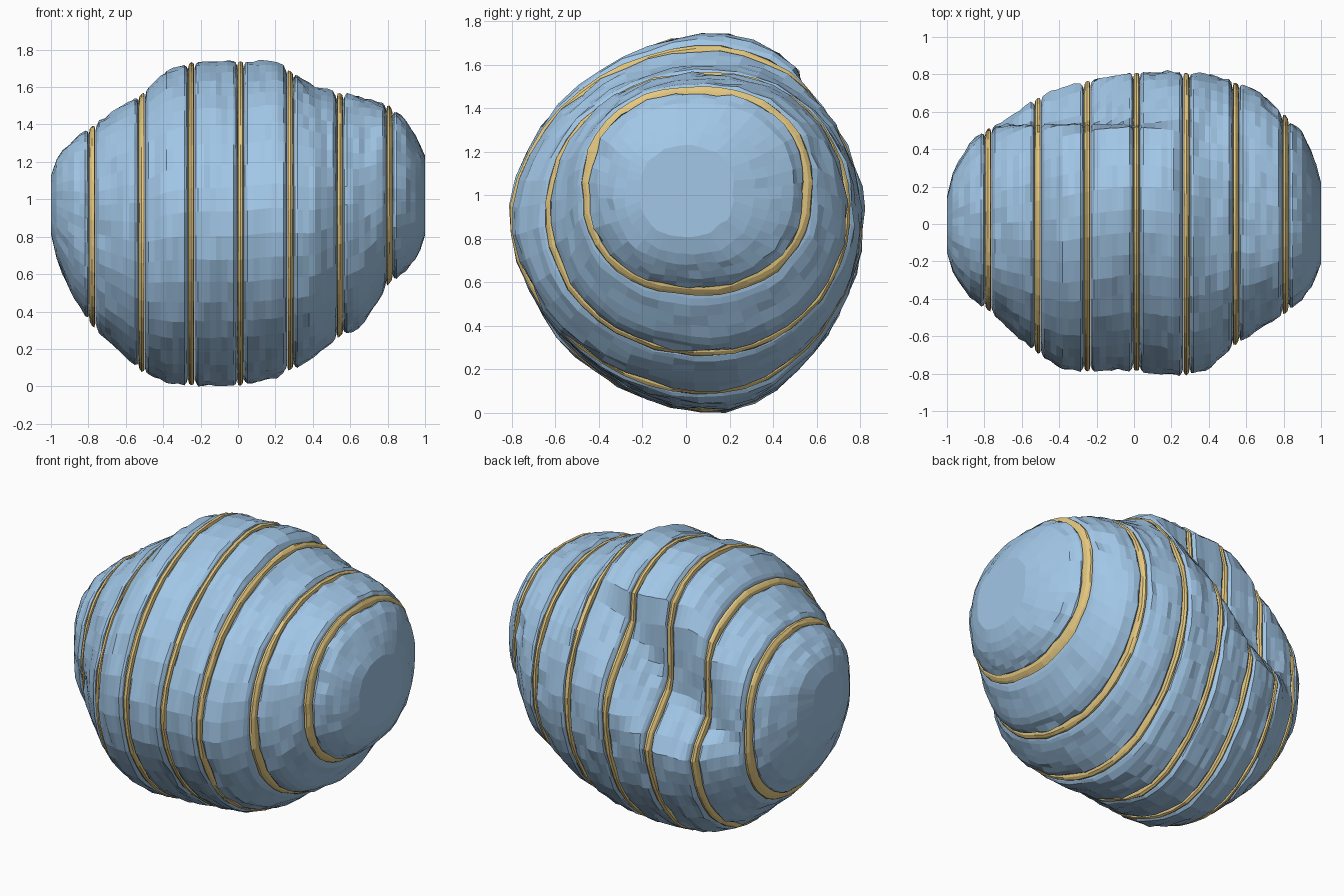
import bpy, bmesh, random
from math import cos, sin, pi
from mathutils import Vector, noise

if "Cube" in bpy.data.objects:
    bpy.data.objects.remove(bpy.data.objects["Cube"])

random.seed(4)
SIDES = 44
RINGS = [-0.78, -0.515, -0.25, 0.013, 0.28, 0.545, 0.81]

# Body outline: x, front y, back y, bottom z, top z
OUTLINE = [
    (-1.00, -.16, .16, .81, 1.13), (-.965, -.28, .30, .65, 1.24), (-.88, -.40, .44, .46, 1.33),
    (-.78, -.47, .53, .31, 1.40), (-.65, -.59, .61, .19, 1.49), (-.52, -.70, .69, .07, 1.57),
    (-.38, -.79, .76, .01, 1.70), (-.25, -.80, .79, -.01, 1.75), (.01, -.80, .82, -.01, 1.75),
    (.20, -.82, .83, .03, 1.75), (.28, -.82, .82, .07, 1.70), (.40, -.79, .81, .14, 1.62),
    (.54, -.66, .77, .25, 1.58), (.66, -.58, .72, .31, 1.56), (.81, -.49, .59, .54, 1.51),
    (.90, -.41, .50, .61, 1.43), (.965, -.32, .36, .69, 1.32), (1.00, -.22, .23, .80, 1.24)]
# Floor height of the diagonal valley across the back: x, z
VALLEY = [(-1, .9), (-.78, .75), (-.52, .92), (-.25, 1.07), (.01, 1.39), (.28, 1.56), (.5, 1.9), (1, 1.9)]


def sample(table, x):
    x = min(max(x, table[0][0]), table[-1][0])
    for a, b in zip(table, table[1:]):
        if x <= b[0]:
            t = (x - a[0]) / (b[0] - a[0])
            return [p + (q - p) * t for p, q in zip(a[1:], b[1:])]


def section(x, inset, rough):
    """Closed cross-section of the body at x, pulled in by inset."""
    yf, yb, zb, zt = sample(OUTLINE, x)
    zv = sample(VALLEY, x)[0]
    # crown and keel lie a little behind the middle
    reach = .62 if x > 0 else .8
    cy, cz = (yf + yb) / 2 + .13 * max(0, 1 - (x / reach) ** 2), (zb + zt) / 2
    pts = []
    for i in range(SIDES):
        c, s = cos(2 * pi * (i + .5) / SIDES), sin(2 * pi * (i + .5) / SIDES)
        a = yb - cy if c > 0 else cy - yf
        b = zt - cz if s > 0 else cz - zb
        n = (1.78 if s < 0 else 1.9 if c > 0 else 1.82) + .55 * abs(x) ** 1.3
        r = (abs(c / a) ** n + abs(s / b) ** n) ** (-1 / n)
        if c > 0:
            wall = (.54 - cy) / c
            den = c + .8 * s
            ledge = (.54 - cy + .8 * (zv - cz)) / den if den > .01 else 9
            lim = max(wall, ledge)
            h = max(.06 - abs(r - lim), 0)          # softened crease
            r = min(r, lim) - h * h / .24
        p = Vector((x, cy + r * c, cz + r * s))
        r -= inset + rough * (abs(noise.noise(p * 8)) + .5 * random.random())
        pts.append((x, cy + r * c, cz + r * s))
    return pts


def loft(name, stations, mat, rough):
    """Skin a list of (x, inset) stations with flat faces and capped ends."""
    bm = bmesh.new()
    rows = [[bm.verts.new(p) for p in section(x, d, rough)] for x, d in stations]
    for a, b in zip(rows, rows[1:]):
        for i in range(SIDES):
            j = (i + 1) % SIDES
            bm.faces.new((a[i], a[j], b[j], b[i]))
    bm.faces.new(rows[0])
    bm.faces.new(rows[-1])
    bmesh.ops.recalc_face_normals(bm, faces=bm.faces)
    me = bpy.data.meshes.new(name)
    bm.to_mesh(me)
    bm.free()
    me.materials.append(mat)
    bpy.context.collection.objects.link(bpy.data.objects.new(name, me))


def material(name, color):
    m = bpy.data.materials.new(name)
    m.diffuse_color = (*color, 1)
    m.use_nodes = True
    m.node_tree.nodes["Principled BSDF"].inputs["Base Color"].default_value = m.diffuse_color
    return m


blue = material("blue", (.36, .57, .80))
gold = material("gold", (.78, .58, .22))

# Blue body slices, with edges rounded over beside each ring
edges = [-1.0] + RINGS + [1.0]
for k, (lo, hi) in enumerate(zip(edges, edges[1:])):
    first, last = k == 0, k == len(RINGS)
    lo += 0 if first else .017
    hi -= 0 if last else .017
    steps = 6
    st = [] if first else [(lo, .035), (lo + .008, .012)]
    a, b = lo + (0 if first else .02), hi - (0 if last else .02)
    st += [(a + (b - a) * i / steps, 0) for i in range(steps + 1)]
    st += [] if last else [(hi - .008, .012), (hi, .035)]
    loft(f"body_slice_{k + 1}", st, blue, .024)

# Gold rings in the grooves between slices
for k, x in enumerate(RINGS):
    st = [(x - .016, .03), (x - .012, .012), (x, .006), (x + .012, .012), (x + .016, .03)]
    loft(f"gold_ring_{k + 1}", st, gold, .012)
